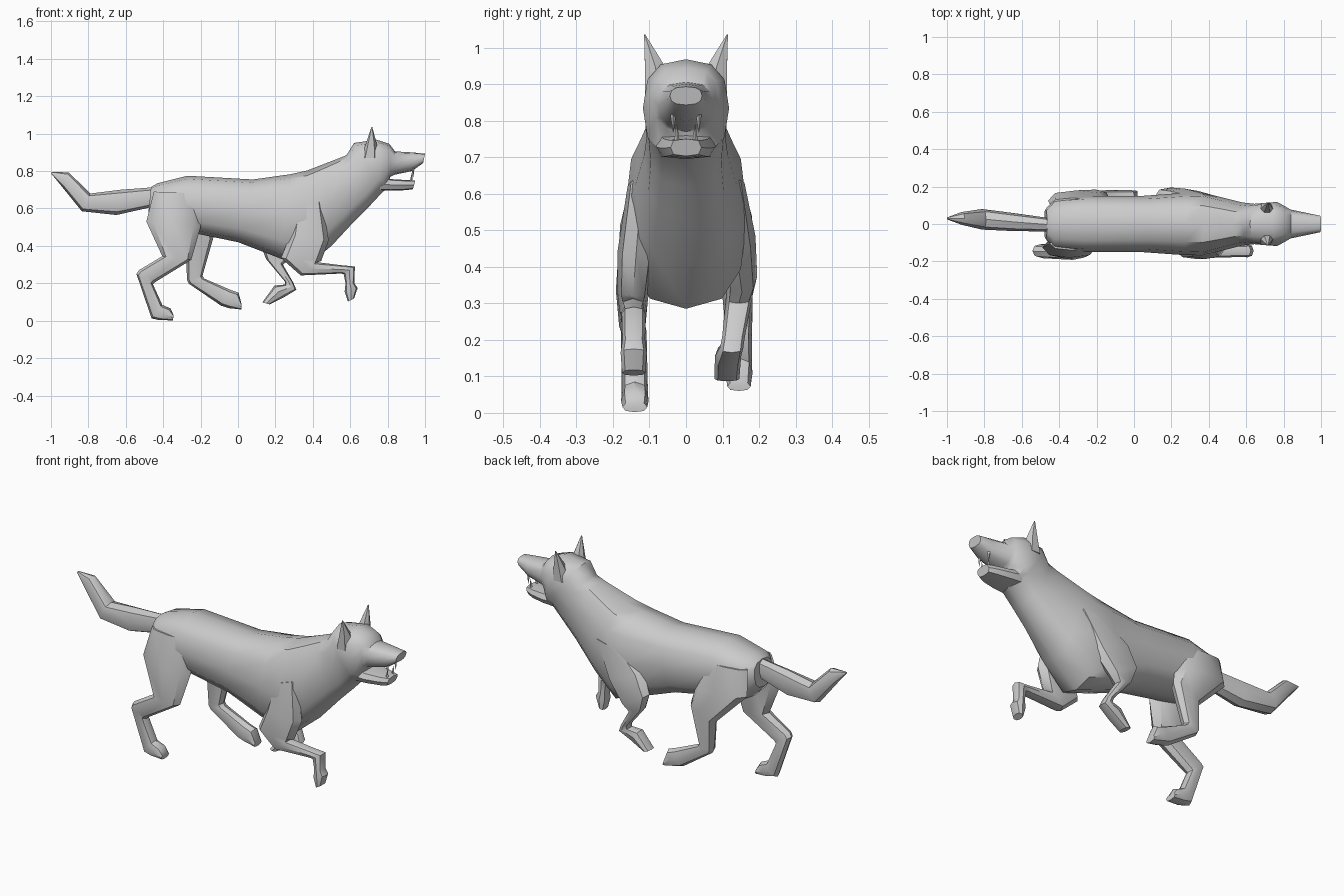
import bpy, bmesh, math
from mathutils import Vector


def spow(v, p):
    return math.copysign(abs(v) ** p, v)


def loft(name, rings, sides=8, p=0.85, dy=0.0, angle=40):
    """Skin oval rings: (x1, z1, x2, z2, half width, centre y) spans the oval's two edge points."""
    bm = bmesh.new()
    loops = []
    for x1, z1, x2, z2, hw, cy in rings:
        a, b = Vector((x1, cy + dy, z1)), Vector((x2, cy + dy, z2))
        mid, half = (a + b) / 2, (a - b) / 2
        loop = []
        for i in range(sides):
            t = 2 * math.pi * i / sides
            co = mid + half * spow(math.cos(t), p) + Vector((0, hw * spow(math.sin(t), p), 0))
            loop.append(bm.verts.new(co))
        loops.append(loop)
    for l0, l1 in zip(loops, loops[1:]):
        for i in range(sides):
            j = (i + 1) % sides
            bm.faces.new((l0[i], l0[j], l1[j], l1[i]))
    bm.faces.new(loops[0])
    bm.faces.new(loops[-1])
    bmesh.ops.recalc_face_normals(bm, faces=bm.faces)
    me = bpy.data.meshes.new(name)
    bm.to_mesh(me)
    bm.free()
    ob = bpy.data.objects.new(name, me)
    bpy.context.collection.objects.link(ob)
    bpy.ops.object.select_all(action='DESELECT')
    ob.select_set(True)
    bpy.context.view_layer.objects.active = ob
    bpy.ops.object.shade_smooth_by_angle(angle=math.radians(angle))
    return ob


# Torso, neck, skull and upper muzzle in one skin
loft("body_and_head", [
    (-.465, .715, -.48, .57, .08, 0),
    (-.43, .735, -.42, .50, .135, 0),
    (-.27, .775, -.22, .465, .15, 0),
    (.08, .755, .0, .42, .15, 0),
    (.28, .783, .22, .335, .165, 0),
    (.37, .803, .36, .285, .168, 0),
    (.46, .838, .50, .40, .14, 0),
    (.53, .865, .63, .54, .115, 0),
    (.58, .885, .71, .62, .108, 0),
    (.62, .95, .775, .69, .113, 0),
    (.74, .968, .79, .70, .118, 0),
    (.81, .945, .815, .77, .092, 0),
    (.84, .905, .835, .78, .077, 0),
    (.93, .90, .93, .80, .058, 0),
    (1.0, .893, .99, .843, .044, 0)], sides=12, p=.78)

# Open lower jaw
loft("lower_jaw", [
    (.76, .77, .76, .695, .085, 0),
    (.82, .757, .82, .695, .078, 0),
    (.90, .752, .90, .698, .06, 0),
    (.948, .75, .935, .703, .042, 0)], p=.6)

# Ears and fangs, mirrored across y
for side, s in (("right", -1), ("left", 1)):
    loft(f"ear_{side}", [
        (.75, .87, .66, .87, .036, .08 * s),
        (.742, .945, .68, .935, .033, .083 * s),
        (.718, 1.035, .713, 1.035, .002, .113 * s)], sides=6)
    loft(f"upper_fang_{side}", [
        (.945, .825, .925, .825, .009, .035 * s),
        (.938, .768, .936, .768, .001, .035 * s)], sides=4)
    loft(f"lower_fang_{side}", [
        (.935, .74, .917, .74, .008, .025 * s),
        (.931, .79, .929, .79, .001, .025 * s)], sides=4)

# Tail with an upturned tip
loft("tail", [
    (-.43, .715, -.45, .61, .035, -.005),
    (-.63, .70, -.65, .565, .048, .01),
    (-.79, .68, -.835, .585, .055, .025),
    (-.905, .793, -.94, .715, .034, .03),
    (-.995, .795, -1.0, .788, .006, .03)])

# Near hind leg, pushing off
loft("hind_leg_right", [
    (-.21, .68, -.45, .69, .035, -.105),
    (-.20, .50, -.49, .53, .055, -.125),
    (-.25, .325, -.405, .345, .045, -.147),
    (-.445, .205, -.53, .27, .036, -.147),
    (-.455, .195, -.543, .25, .035, -.143),
    (-.405, .085, -.462, .012, .036, -.14),
    (-.36, .065, -.42, .003, .038, -.14),
    (-.345, .03, -.347, .002, .034, -.14)])

# Far hind leg, swinging forward
loft("hind_leg_left", [
    (-.20, .68, -.45, .69, .035, .105),
    (-.15, .53, -.46, .55, .055, .125),
    (-.13, .45, -.28, .37, .047, .137),
    (-.19, .24, -.272, .215, .036, .145),
    (-.18, .225, -.262, .197, .035, .145),
    (-.04, .165, -.09, .08, .036, .145),
    (.003, .15, -.05, .067, .037, .145),
    (.02, .085, .018, .06, .032, .145)])

# Near foreleg, reaching forward
loft("foreleg_right", [
    (.45, .64, .31, .60, .04, -.12),
    (.485, .43, .28, .46, .05, -.137),
    (.445, .32, .23, .335, .043, -.145),
    (.42, .313, .335, .242, .037, -.145),
    (.55, .297, .548, .252, .032, -.145),
    (.625, .29, .565, .25, .033, -.143),
    (.622, .20, .575, .20, .031, -.143),
    (.64, .175, .57, .155, .036, -.143),
    (.62, .118, .588, .102, .032, -.143)])

# Far foreleg, folded back
loft("foreleg_left", [
    (.46, .64, .29, .62, .04, .12),
    (.37, .44, .16, .53, .052, .138),
    (.28, .33, .115, .42, .042, .153),
    (.24, .30, .15, .33, .036, .145),
    (.295, .205, .25, .21, .031, .13),
    (.312, .165, .25, .193, .032, .125),
    (.24, .122, .195, .188, .036, .115),
    (.17, .087, .13, .098, .034, .112)])
